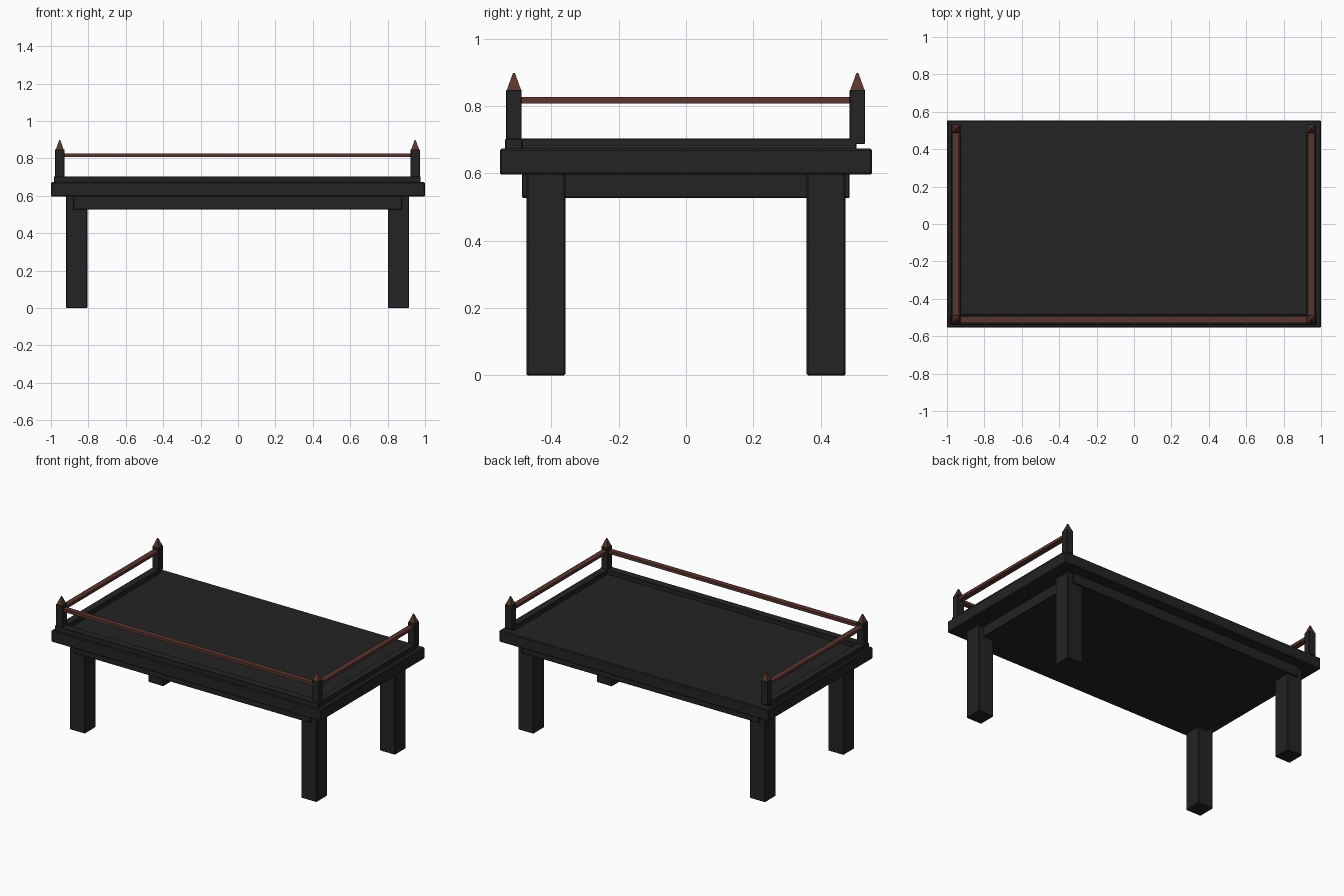
import bpy
import math

cube = bpy.data.objects.get("Cube")
if cube:
    bpy.data.objects.remove(cube, do_unlink=True)


def material(name, rgb):
    m = bpy.data.materials.new(name)
    m.use_nodes = True
    color = (*rgb, 1)
    m.diffuse_color = color
    m.node_tree.nodes["Principled BSDF"].inputs["Base Color"].default_value = color
    return m


DARK = material("charcoal wood", (0.017, 0.017, 0.017))
BROWN = material("red brown wood", (0.1, 0.036, 0.026))


def box(name, x, y, z, mat, bevel=0.003):
    """Box spanning the given (low, high) ranges."""
    spans = (x, y, z)
    bpy.ops.mesh.primitive_cube_add(size=1, location=[(a + b) / 2 for a, b in spans])
    ob = bpy.context.object
    ob.name = name
    ob.scale = [b - a for a, b in spans]
    bpy.ops.object.transform_apply(location=False, rotation=False, scale=True)
    ob.data.materials.append(mat)
    if bevel:
        mod = ob.modifiers.new("edge", "BEVEL")
        mod.width = bevel
        mod.segments = 1
    return ob


# Table top and the solid frame under it
box("table_top", (-1, 1), (-0.553, 0.553), (0.596, 0.673), DARK, 0.005)
box("under_frame", (-0.88, 0.878), (-0.487, 0.486), (0.527, 0.61), DARK)

# Low rim along the front and both sides
box("front_rim", (-0.985, 0.977), (-0.538, -0.485), (0.66, 0.703), DARK)

# Front rail
box("front_rail", (-0.95, 0.945), (-0.53, -0.495), (0.808, 0.827), BROWN, 0)

for side, label in ((-1, "right"), (1, "left")):
    cx = side * 0.95 - 0.003
    box(label + "_rim", (cx - 0.026, cx + 0.026), (-0.512, 0.506), (0.66, 0.703), DARK)
    box(label + "_rail", (cx - 0.018, cx + 0.018), (-0.51, 0.509), (0.808, 0.827), BROWN, 0)
    for end, place in ((-1, "front"), (1, "back")):
        name = place + "_" + label
        # Leg
        lx, ly = side * 0.86 - 0.002, end * 0.416
        box(name + "_leg", (lx - 0.057, lx + 0.057), (ly - 0.058, ly + 0.058),
            (0, 0.6), DARK, 0.004)
        # Corner post with a pointed cap
        py = end * 0.51 - 0.001
        box(name + "_post", (cx - 0.025, cx + 0.025), (py - 0.023, py + 0.023),
            (0.687, 0.848), DARK, 0.002)
        bpy.ops.mesh.primitive_cone_add(vertices=4, radius1=0.03, radius2=0.004, depth=0.051,
                                        location=(cx, py, 0.873), rotation=(0, 0, math.pi / 4))
        cap = bpy.context.object
        cap.name = name + "_cap"
        cap.data.materials.append(BROWN)
